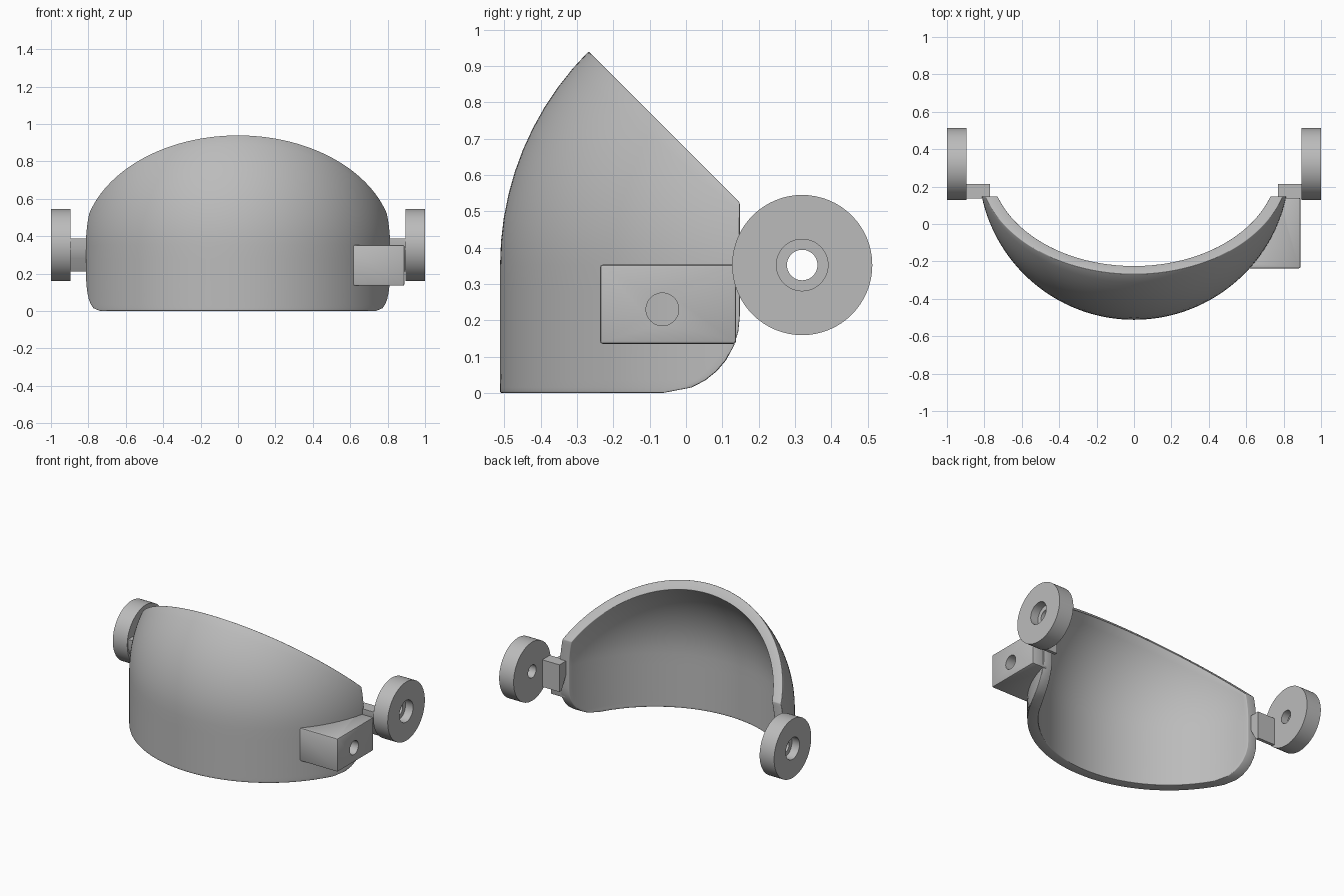
import bpy, bmesh, math
from mathutils import Vector

if "Cube" in bpy.data.objects:
    bpy.data.objects.remove(bpy.data.objects["Cube"])

grey = bpy.data.materials.new("plain grey")
grey.use_nodes = True
GREY = (0.5, 0.5, 0.5, 1)
grey.diffuse_color = GREY
grey.node_tree.nodes["Principled BSDF"].inputs["Base Color"].default_value = GREY

CY, CZ = 0.32, 0.352        # pivot axis shared by the shell and the hubs
R_OUT, R_IN = 0.832, 0.768
BACK, CORNER = 0.148, 0.21  # rear edge of the shell and its lower corner radius


def finish(name, bm, bevel=0, segments=3, cutter=None):
    bmesh.ops.recalc_face_normals(bm, faces=bm.faces)
    mesh = bpy.data.meshes.new(name)
    bm.to_mesh(mesh)
    bm.free()
    ob = bpy.data.objects.new(name, mesh)
    bpy.context.collection.objects.link(ob)
    mesh.materials.append(grey)
    bpy.ops.object.select_all(action="DESELECT")
    ob.select_set(True)
    bpy.context.view_layer.objects.active = ob
    if bevel:
        mod = ob.modifiers.new("rounding", "BEVEL")
        mod.width, mod.segments = bevel, segments
        mod.limit_method, mod.angle_limit = "ANGLE", math.radians(40)
        bpy.ops.object.modifier_apply(modifier=mod.name)
    if cutter:
        mod = ob.modifiers.new("hole", "BOOLEAN")
        mod.operation, mod.object = "DIFFERENCE", cutter
        bpy.ops.object.modifier_apply(modifier=mod.name)
    bpy.ops.object.shade_smooth_by_angle(angle=math.radians(35))
    return ob


def prism(points, offset):
    """Solid made by sweeping a flat polygon along an offset."""
    bm = bmesh.new()
    base = bm.faces.new([bm.verts.new(p) for p in points])
    res = bmesh.ops.extrude_face_region(bm, geom=[base], use_keep_orig=True)
    moved = [g for g in res["geom"] if isinstance(g, bmesh.types.BMVert)]
    bmesh.ops.translate(bm, verts=moved, vec=Vector(offset))
    return bm


def lathe_x(profile, cy, cz, steps=64):
    """Closed (x, radius) profile turned about an axis parallel to x."""
    bm = bmesh.new()
    rings = []
    for k in range(steps):
        a = math.tau * k / steps
        rings.append([bm.verts.new((x, cy + r * math.cos(a), cz + r * math.sin(a)))
                      for x, r in profile])
    n = len(profile)
    for k in range(steps):
        p, q = rings[k], rings[(k + 1) % steps]
        for i in range(n):
            j = (i + 1) % n
            bm.faces.new((p[i], p[j], q[j], q[i]))
    return bm


# Shell: spherical wedge above the pivot height, cylinder wall below it
COLS = 72
tilts = [math.radians(45 - 4.5 * i) for i in range(11)]
heights = [0.28, 0.21, 0.17, 0.13, 0.09, 0.06, 0.035, 0.015, 0]


def shell_rows(bm, radius):
    rows = []
    for tilt, z in [(t, CZ) for t in tilts] + [(0, h) for h in heights]:
        drop = max(0, CORNER - z)
        back = BACK - CORNER + math.sqrt(CORNER ** 2 - drop ** 2)
        start = math.asin((CY - back) / (radius * math.cos(tilt)))
        row = []
        for j in range(COLS + 1):
            a = start + (math.pi - 2 * start) * j / COLS
            reach = radius * math.sin(a)
            row.append(bm.verts.new((radius * math.cos(a), CY - reach * math.cos(tilt),
                                     z + reach * math.sin(tilt))))
        rows.append(row)
    return rows


def rim(rows):
    return (rows[0][:-1] + [r[-1] for r in rows[:-1]]
            + rows[-1][:0:-1] + [r[0] for r in rows[:0:-1]])


bm = bmesh.new()
outer, inner = shell_rows(bm, R_OUT), shell_rows(bm, R_IN)
for rows in (outer, inner):
    for a, b in zip(rows, rows[1:]):
        for j in range(COLS):
            bm.faces.new((a[j], a[j + 1], b[j + 1], b[j]))
ro, ri = rim(outer), rim(inner)
for i in range(len(ro)):
    bm.faces.new((ro[i - 1], ro[i], ri[i], ri[i - 1]))
finish("curved_shell", bm, 0.012)

# Hubs with a stepped bore, and the short arms joining them to the shell
for side, s in (("left", 1), ("right", -1)):
    hub = [(0.895, 0.042), (0.895, 0.193), (1.0, 0.193), (1.0, 0.071),
           (0.945, 0.071), (0.945, 0.042)]
    finish(side + "_hub", lathe_x([(s * x, r) for x, r in hub], CY, CZ))
    arm = [(0.136, 0.388), (0.215, 0.388), (0.215, 0.21), (0.194, 0.21),
           (0.155, 0.28), (0.136, 0.33)]
    finish(side + "_arm", prism([(s * 0.77, y, z) for y, z in arm], (s * 0.13, 0, 0)))

# Side block on the left, drilled down to the shell surface
cutter = finish("hole_cutter", prism(
    [(0.6, -0.065 + 0.045 * math.cos(math.tau * k / 40),
      0.23 + 0.045 * math.sin(math.tau * k / 40)) for k in range(40)], (0.4, 0, 0)))
cutter.hide_render = True
plan = [(0.89, 0.138), (0.89, -0.237)]
for k in range(13):
    y = -0.237 + 0.375 * k / 12
    plan.append((math.sqrt(0.8 ** 2 - (CY - y) ** 2), y))
finish("side_block", prism([(x, y, 0.135) for x, y in plan], (0, 0, 0.218)),
       0.008, 2, cutter)
bpy.data.objects.remove(cutter)
